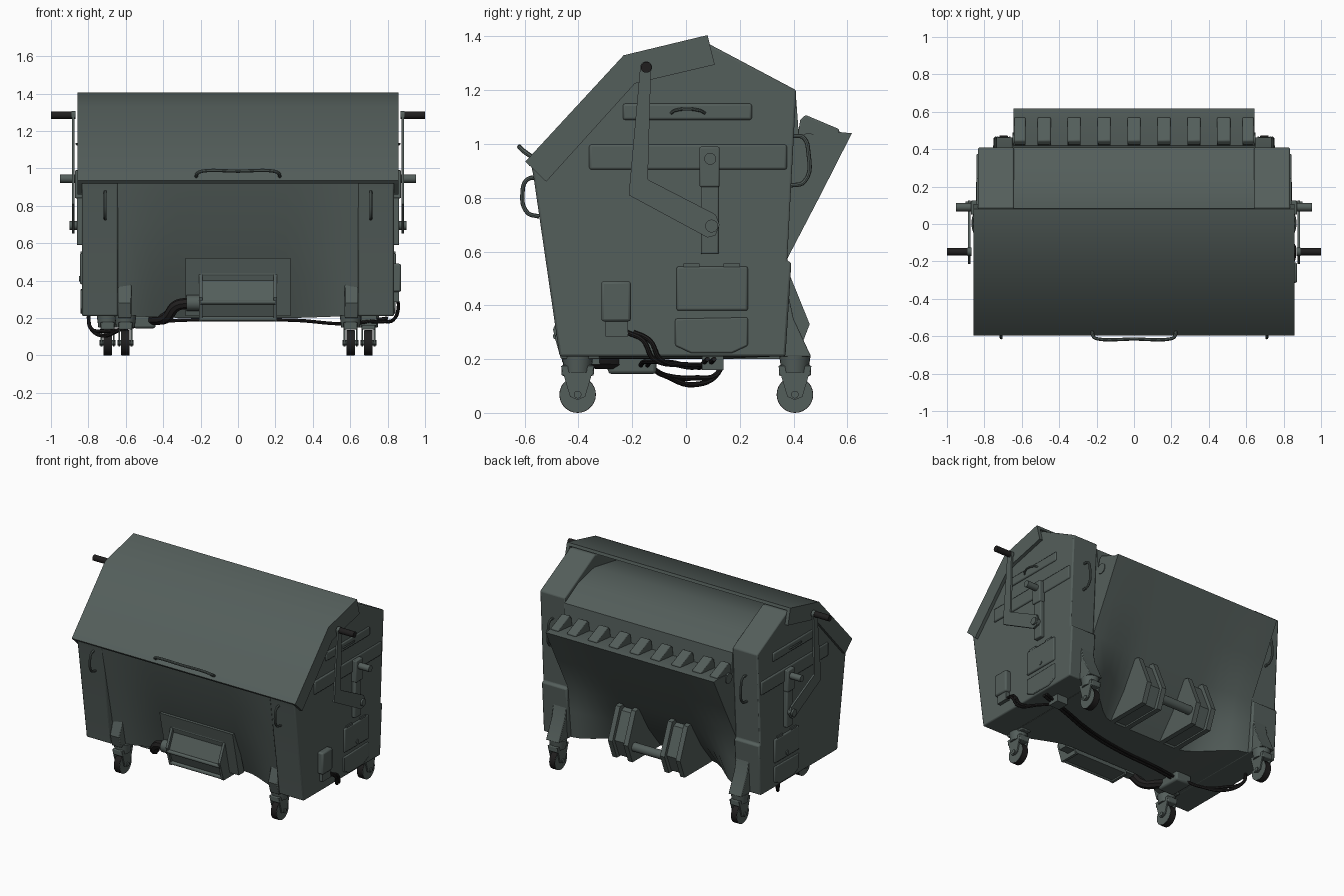
import bpy, bmesh, math
from mathutils import Vector

if "Cube" in bpy.data.objects:
    bpy.data.objects.remove(bpy.data.objects["Cube"])


def material(name, rgb):
    m = bpy.data.materials.new(name)
    m.diffuse_color = (*rgb, 1)
    m.use_nodes = True
    m.node_tree.nodes["Principled BSDF"].inputs["Base Color"].default_value = m.diffuse_color
    return m


GREEN = material("grey_green_paint", (0.088, 0.112, 0.104))
BLACK = material("black_rubber", (0.014, 0.013, 0.013))


def finish(name, bm, mat, bevel=0):
    bmesh.ops.recalc_face_normals(bm, faces=bm.faces)
    me = bpy.data.meshes.new(name)
    bm.to_mesh(me)
    bm.free()
    me.materials.append(mat)
    ob = bpy.data.objects.new(name, me)
    bpy.context.collection.objects.link(ob)
    if bevel:
        b = ob.modifiers.new("bevel", "BEVEL")
        b.width, b.segments, b.limit_method = bevel, 2, "ANGLE"
        b.angle_limit = math.radians(40)
    return ob


def loft(name, sections, mat, bevel=0):
    """Joins equal-length point loops and caps both ends."""
    bm = bmesh.new()
    rings = [[bm.verts.new(p) for p in s] for s in sections]
    n = len(rings[0])
    for a, b in zip(rings, rings[1:]):
        for i in range(n):
            j = (i + 1) % n
            bm.faces.new((a[i], a[j], b[j], b[i]))
    bm.faces.new(rings[0])
    bm.faces.new(rings[-1])
    return finish(name, bm, mat, bevel)


def prism(name, pts, x0, x1, mat=GREEN, bevel=0):
    """Side profile (y, z) extruded along x."""
    return loft(name, [[(x, y, z) for y, z in pts] for x in (x0, x1)], mat, bevel)


def box(name, x0, x1, y0, y1, z0, z1, mat=GREEN, bevel=0):
    return prism(name, [(y0, z0), (y1, z0), (y1, z1), (y0, z1)], x0, x1, mat, bevel)


def rod(name, a, b, r, mat=GREEN, r2=None, sides=20):
    a, b = Vector(a), Vector(b)
    bm = bmesh.new()
    bmesh.ops.create_cone(bm, cap_ends=True, segments=sides, radius1=r,
                          radius2=r if r2 is None else r2, depth=(b - a).length)
    rot = (b - a).to_track_quat("Z", "Y").to_matrix()
    for v in bm.verts:
        v.co = rot @ v.co + (a + b) / 2
    return finish(name, bm, mat)


def tube(name, pts, r, mat=GREEN):
    """Round bar or hose along a smooth path."""
    cu = bpy.data.curves.new(name + "_path", "CURVE")
    cu.dimensions, cu.bevel_depth, cu.bevel_resolution = "3D", r, 2
    cu.use_fill_caps = True
    sp = cu.splines.new("BEZIER")
    sp.bezier_points.add(len(pts) - 1)
    for p, co in zip(sp.bezier_points, pts):
        p.co = co
        p.handle_left_type = p.handle_right_type = "AUTO"
    sp.resolution_u = 6
    tmp = bpy.data.objects.new(name + "_path", cu)
    bpy.context.collection.objects.link(tmp)
    bpy.context.view_layer.update()
    dg = bpy.context.evaluated_depsgraph_get()
    me = bpy.data.meshes.new_from_object(tmp.evaluated_get(dg))
    bpy.data.objects.remove(tmp)
    me.materials.clear()
    me.materials.append(mat)
    bpy.context.collection.objects.link(bpy.data.objects.new(name, me))


# centre container with rear hopper: edge profile blends into a deeper middle
edge = [(-.575, .925), (-.53, .70), (-.47, .42), (-.43, .21), (.34, .21), (.36, .40), (.375, .57),
        (.50, .81), (.617, 1.04), (.565, 1.045), (.42, 1.03), (.41, 1.165), (.27, 1.245), (.09, 1.29)]
mid = [(-.575, .925), (-.51, .70), (-.40, .42), (-.30, .20), (.10, .20), (.23, .36), (.35, .56),
       (.49, .81), (.617, 1.04), (.565, 1.045), (.42, 1.03), (.41, 1.165), (.27, 1.245), (.09, 1.29)]
top = [(-.20, 1.24)]
sections = []
for i in range(21):
    x = -.645 + 1.29 * i / 20
    t = min(1, (1 - abs(x) / .645) / .6)
    t = t * t * (3 - 2 * t)
    ring = [(a[0] + (b[0] - a[0]) * t, a[1] + (b[1] - a[1]) * t) for a, b in zip(edge, mid)] + top
    sections.append([(x, y, z) for y, z in ring])
loft("container", sections, GREEN)

# lid shell with end cheeks and handle
prism("lid", [(-.597, .935), (-.232, 1.33), (.08, 1.405), (.085, 1.385), (-.222, 1.308), (-.582, .918)],
      -.857, .857)
for s in (-1, 1):
    prism("lid_cheek", [(-.597, .935), (-.232, 1.33), (.08, 1.405), (.107, 1.295), (-.19, 1.225), (-.52, .86)],
          s * .834, s * .857)
tube("lid_handle", [(-.225, -.57, .95), (-.215, -.605, .975), (-.19, -.615, .985), (0, -.615, .985),
                    (.19, -.615, .985), (.215, -.605, .975), (.225, -.57, .95)], .009)

# comb ribs on the hopper lip
for i in range(-4, 5):
    x = i * .16 if abs(i) < 4 else math.copysign(.61, i)
    w = .035 if abs(i) < 4 else .03
    prism("comb_rib", [(.41, 1.0), (.425, 1.09), (.445, 1.108), (.57, 1.055), (.57, 1.02)], x - w, x + w,
          bevel=.006)

# front box with side plates and hose
prism("front_back_plate", [(-.39, .21), (-.46, .52), (-.42, .52), (-.33, .21)], -.28, .28)
prism("front_box", [(-.36, .44), (-.42, .43), (-.48, .29), (-.44, .19), (-.32, .19)], -.2, .2)
for s in (-1, 1):
    prism("front_box_cheek", [(-.36, .48), (-.42, .48), (-.495, .31), (-.455, .18), (-.32, .18)],
          s * .2 - .009, s * .2 + .009)
for y, z in ((-.43, .435), (-.483, .285), (-.45, .195)):
    rod("front_box_bar", (-.2, y, z), (.2, y, z), .012)
rod("hose_socket", (-.2, -.42, .28), (-.275, -.42, .28), .042)
tube("front_hose", [(-.26, -.42, .28), (-.33, -.41, .265), (-.38, -.37, .205), (-.45, -.28, .19),
                    (-.52, -.2, .185)], .03, BLACK)
box("hose_box", -.56, -.44, -.29, -.11, .145, .21, bevel=.012)

# rear fork brackets with cross rod
for s in (-1, 1):
    for dx in (-.06, .06):
        x = s * .2 + dx
        prism("fork_bracket", [(.30, .55), (.375, .54), (.46, .33), (.41, .20), (.10, .20)], x - .017, x + .017)
    prism("fork_web", [(.30, .53), (.36, .51), (.435, .33), (.385, .21), (.10, .21)], s * .2 - .06, s * .2 + .06)
rod("fork_cross_rod", (-.25, .39, .30), (.25, .39, .30), .03)

for s in (-1, 1):
    # side pillars
    prism("side_pillar", [(-.47, .21), (-.568, .885), (-.577, .925), (-.23, 1.305), (.08, 1.375), (.41, 1.20),
                          (.376, .565), (.392, .56), (.385, .45), (.37, .21)], s * .642, s * .834, bevel=.012)
    # side ribs and thin grip
    box("side_rib", s * .82, s * .843, -.36, .375, .905, .998, bevel=.008)
    box("upper_side_rib", s * .82, s * .843, -.235, .245, 1.09, 1.15, bevel=.008)
    tube("side_grip", [(s * .84, -.055, 1.115), (s * .855, -.04, 1.125), (s * .855, .05, 1.125),
                       (s * .84, .07, 1.115)], .006)
    # pivot bracket, pins and lever
    box("pivot_plate", s * .83, s * .872, .05, .125, .84, .99, bevel=.006)
    box("pivot_bar", s * .83, s * .862, .055, .122, .59, .85, bevel=.006)
    rod("upper_pivot_pin", (s * .83, .09, .945), (s * .953, .09, .945), .022)
    rod("lower_pivot_pin", (s * .83, .095, .695), (s * .9, .095, .695), .024)
    prism("lever_arm", [(-.17, 1.29), (-.13, 1.29), (-.142, .868), (.11, .738), (.125, .70), (.11, .66),
                        (.08, .652), (-.213, .81)], s * .875, s * .888)
    rod("lever_joint", (s * .87, -.148, 1.285), (s * .89, -.148, 1.285), .022)
    rod("lever_grip", (s * .888, -.148, 1.285), (s, -.148, 1.285), .02, BLACK)
    # equipment boxes
    box("side_box", s * .82, s * .845, -.035, .23, .38, .545, bevel=.008)
    for y in (.02, .17):
        box("side_box_hinge", s * .82, s * .842, y - .03, y + .03, .54, .556)
    rod("side_box_lock", (s * .84, .10, .41), (s * .85, .10, .41), .014)
    prism("lower_side_box", [(-.04, .35), (.23, .355), (.23, .25), (.17, .222), (.02, .222), (-.04, .25)],
          s * .82, s * .842, bevel=.006)
    # pull handles on the pillars
    tube("front_pull", [(s * .71, -.545, .875), (s * .71, -.59, .868), (s * .71, -.608, .82),
                        (s * .71, -.59, .745), (s * .71, -.545, .73)], .008)
    tube("rear_pull", [(s * .74, .40, 1.03), (s * .74, .435, 1.025), (s * .74, .455, .97),
                       (s * .74, .44, .86), (s * .74, .385, .845)], .008)
    rod("flap_pin", (s * .60, .455, 1.005), (s * .65, .455, 1.005), .035)
    # legs
    prism("front_leg", [(-.34, .39), (-.45, .39), (-.488, .28), (-.465, .2), (-.32, .2)],
          s * .57, s * .642, bevel=.006)
    prism("rear_leg", [(.36, .50), (.385, .42), (.40, .35), (.465, .21), (.31, .21)],
          s * .65, s * .75, bevel=.004)
    # casters
    for x, y in ((s * .602, -.403), (s * .697, .405)):
        rod("caster_swivel", (x, y, .15), (x, y, .212), .05, GREEN, .058)
        box("caster_crown", x - .036, x + .036, y - .06, y + .06, .138, .178, bevel=.006)
        for d in (-1, 1):
            prism("caster_fork", [(y - .062, .175), (y + .062, .175), (y + .028, .06), (y, .048), (y - .028, .06)],
                  x + d * .028, x + d * .037)
        rod("tyre", (x - .021, y, .068), (x + .021, y, .068), .068, BLACK, sides=28)
        rod("wheel_disc", (x - .0225, y, .068), (x + .0225, y, .068), .0655, sides=28)
        rod("axle", (x - .043, y, .068), (x + .043, y, .068), .014)

# control box on the right side only
box("control_box", .82, .872, -.315, -.205, .34, .49, bevel=.01)
box("control_box_foot", .82, .86, -.30, -.215, .285, .345)

# cables under the body
for d in (0, .025):
    tube("right_side_cable", [(.845, -.22 + d, .30), (.858, -.16 + d, .27), (.84, -.12 + d, .2),
                              (.77, 0, .18), (.70, .08, .18)], .009, BLACK)
    tube("left_side_cable", [(-.80, .13, .21), (-.79, .12, .15), (-.72, .03, .105 + d), (-.62, -.08, .14),
                             (-.5, -.13, .17)], .01, BLACK)
    tube("under_cable", [(.80, .08 + d, .20), (.6, .04 + d, .17), (.3, -.08 + d, .188), (0, -.14 + d, .19),
                         (-.3, -.16 + d, .188), (-.48, -.17 + d, .175)], .009, BLACK)
box("cable_clamp", .66, .74, .06, .14, .16, .215)

# shading: smooth curves, sharp corners
for ob in bpy.context.scene.objects:
    ob.select_set(True)
    bpy.context.view_layer.objects.active = ob
bpy.ops.object.shade_smooth_by_angle(angle=math.radians(35))
